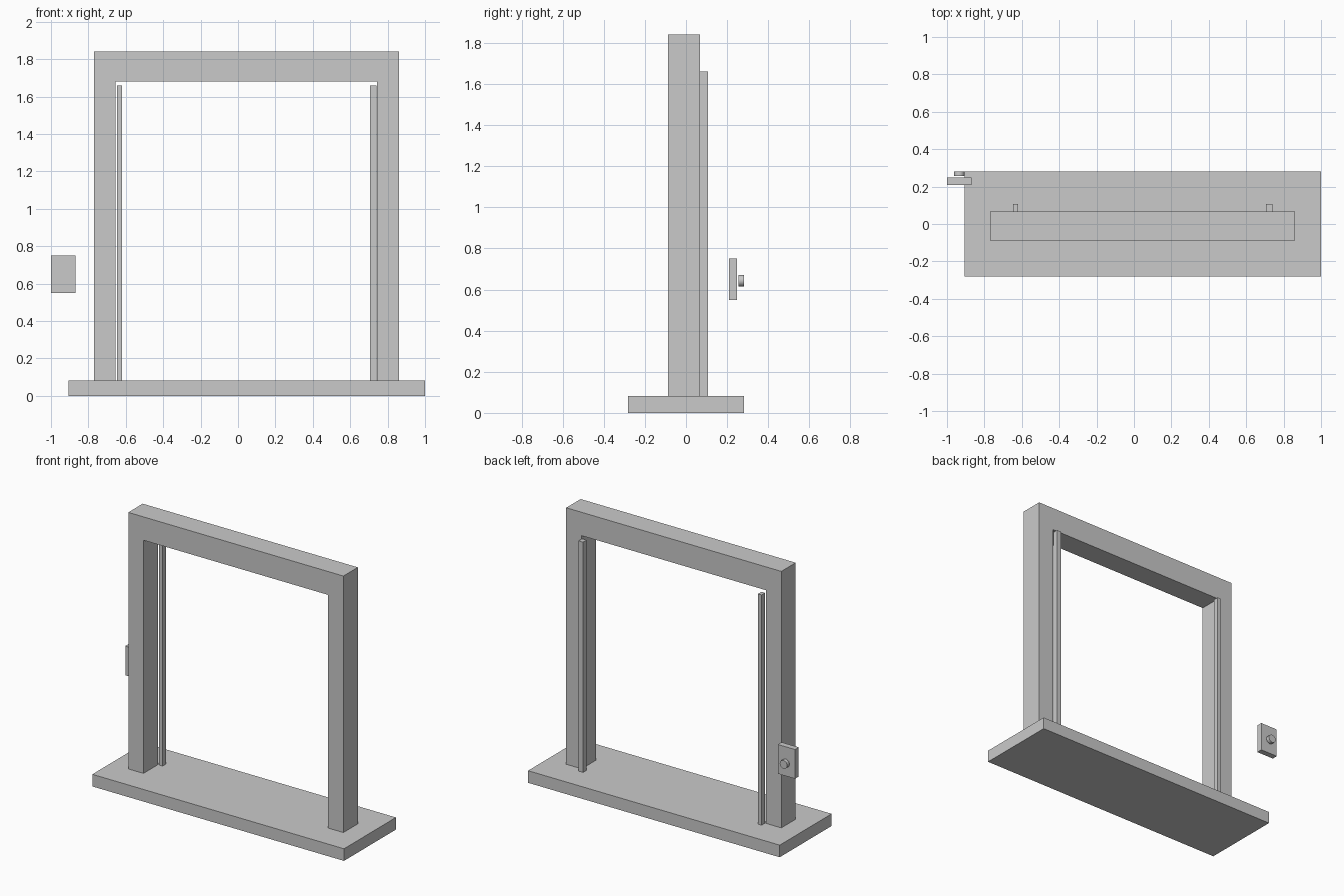
import bpy
import bmesh
import math

if "Cube" in bpy.data.objects:
    bpy.data.objects.remove(bpy.data.objects["Cube"])

grey = bpy.data.materials.new("light_grey")
grey.diffuse_color = (0.59, 0.59, 0.59, 1.0)
grey.use_nodes = True
grey.node_tree.nodes["Principled BSDF"].inputs["Base Color"].default_value = grey.diffuse_color


def finish(name, bm):
    bmesh.ops.recalc_face_normals(bm, faces=bm.faces)
    mesh = bpy.data.meshes.new(name)
    bm.to_mesh(mesh)
    bm.free()
    mesh.materials.append(grey)
    obj = bpy.data.objects.new(name, mesh)
    bpy.context.collection.objects.link(obj)
    return obj


def box(name, x, y, z):
    """Box from (min, max) ranges on each axis."""
    bm = bmesh.new()
    bmesh.ops.create_cube(bm, size=1.0)
    for v in bm.verts:
        v.co = [r[0] if c < 0 else r[1] for c, r in zip(v.co, (x, y, z))]
    return finish(name, bm)


def extruded_profile(name, points, y):
    """Extrude an x-z outline through the y range."""
    bm = bmesh.new()
    face = bm.faces.new([bm.verts.new((px, y[0], pz)) for px, pz in points])
    ext = bmesh.ops.extrude_face_region(bm, geom=[face])
    verts = [g for g in ext["geom"] if isinstance(g, bmesh.types.BMVert)]
    bmesh.ops.translate(bm, verts=verts, vec=(0, y[1] - y[0], 0))
    return finish(name, bm)


FLOOR = 0.083
BACK = 0.068

# Floor slab
box("base_slab", (-0.907, 1.0), (-0.281, 0.281), (0.0, FLOOR))

# Door surround: two posts and a lintel in one outline
extruded_profile("door_frame", [
    (-0.77, FLOOR), (-0.655, FLOOR), (-0.655, 1.68), (0.743, 1.68),
    (0.743, FLOOR), (0.86, FLOOR), (0.86, 1.84), (-0.77, 1.84)],
    (-0.088, BACK))

# Upright guide strips behind the opening
for name, x in (("left_strip", (-0.647, -0.619)), ("right_strip", (0.706, 0.74))):
    box(name, x, (BACK, 0.106), (FLOOR, 1.66))

# Wall switch plate
box("switch_plate", (-1.0, -0.87), (0.208, 0.248), (0.55, 0.75))

# Round push button, set just off the plate
bm = bmesh.new()
bmesh.ops.create_cone(bm, cap_ends=True, segments=24, radius1=0.028,
                      radius2=0.028, depth=0.025)
button = finish("push_button", bm)
button.rotation_euler = (math.pi / 2, 0, 0)
button.location = (-0.935, 0.2685, 0.643)
bpy.context.view_layer.objects.active = button
button.select_set(True)
bpy.ops.object.shade_smooth_by_angle(angle=math.radians(30))
